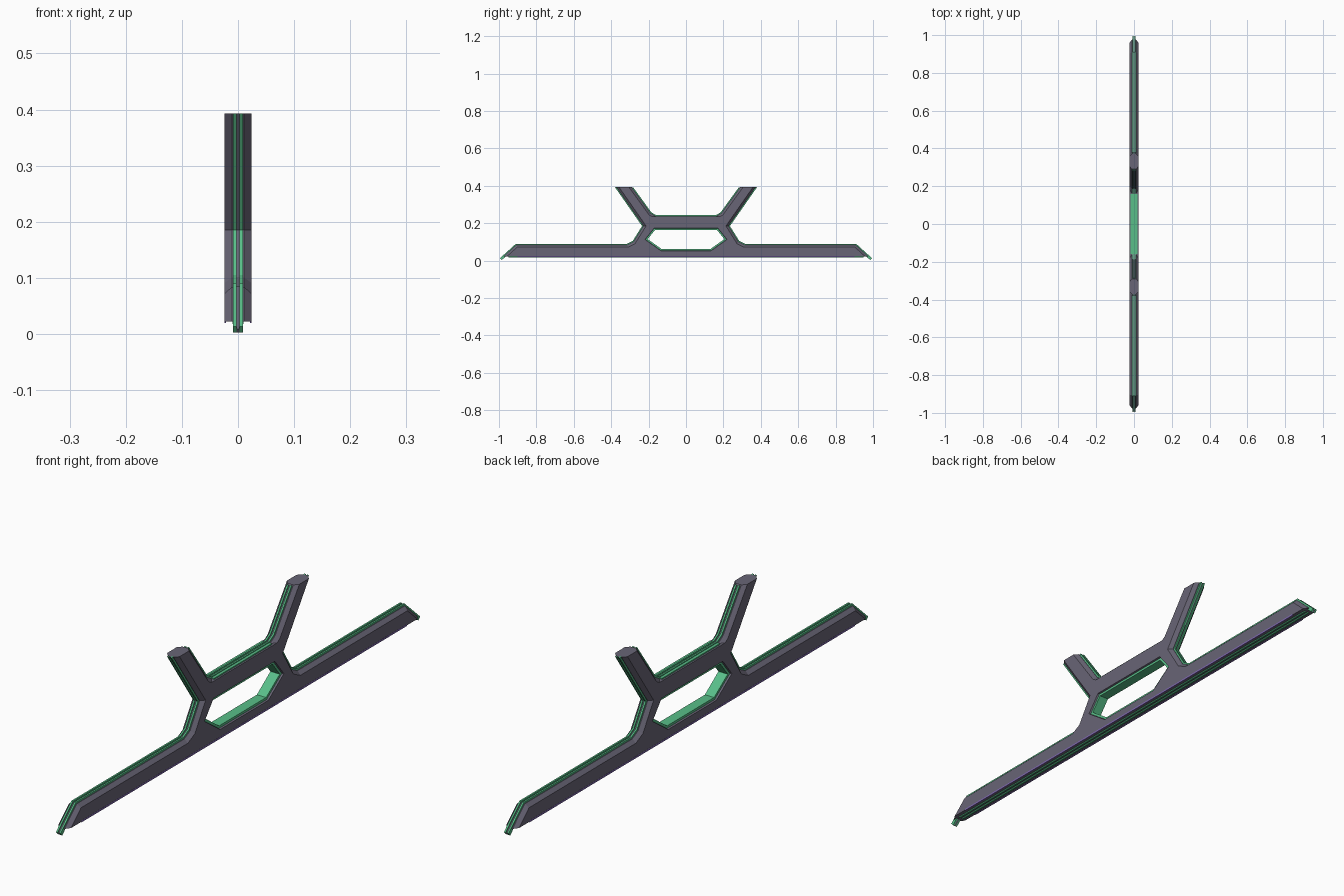
import bpy, bmesh
from mathutils import Vector

if "Cube" in bpy.data.objects:
    bpy.data.objects.remove(bpy.data.objects["Cube"])


def material(name, rgb):
    m = bpy.data.materials.new(name)
    m.diffuse_color = (*rgb, 1)
    m.use_nodes = True
    m.node_tree.nodes["Principled BSDF"].inputs["Base Color"].default_value = m.diffuse_color
    return m


GREY = material("dark_grey", (0.14, 0.13, 0.18))
GREEN = material("green", (0.10, 0.52, 0.25))
PURPLE = material("purple", (0.22, 0.14, 0.45))
TOP = 0.393


def finish(bm, name, mat):
    bmesh.ops.recalc_face_normals(bm, faces=bm.faces)
    me = bpy.data.meshes.new(name)
    bm.to_mesh(me)
    bm.free()
    me.materials.append(mat)
    ob = bpy.data.objects.new(name, me)
    bpy.context.collection.objects.link(ob)
    return ob


def offset(path, dist, closed=True):
    """Move each edge of a (y, z) path to its left by its own distance."""
    n = len(path)
    pts = [Vector(p) for p in path]
    if not isinstance(dist, list):
        dist = [dist] * n
    out = []
    for i in range(n):
        a, b = (i - 1) % n, i
        if not closed:
            a, b = max(i - 1, 0), min(i, n - 2)
        da = (pts[(a + 1) % n] - pts[a]).normalized()
        db = (pts[(b + 1) % n] - pts[b]).normalized()
        na, nb = Vector((-da.y, da.x)), Vector((-db.y, db.x))
        c = da.x * db.y - da.y * db.x
        if abs(c) < 1e-6:
            p = pts[i] + na * dist[a]
        else:
            pa, pb = pts[i] + na * dist[a], pts[i] + nb * dist[b]
            r = pb - pa
            p = pa + da * ((r.x * db.y - r.y * db.x) / c)
        out.append((p.x, min(p.y, TOP)))
    return out


def strip(name, path, d0, d1, x0, x1, mat, closed=False):
    """Rectangular band following a path."""
    bm = bmesh.new()
    a, b = offset(path, d0, closed), offset(path, d1, closed)
    rows = [[bm.verts.new((x, *p)) for x, p in
             ((x0, a[i]), (x1, a[i]), (x1, b[i]), (x0, b[i]))]
            for i in range(len(path))]
    n = len(rows)
    for i in range(n if closed else n - 1):
        r, s = rows[i], rows[(i + 1) % n]
        for k in range(4):
            bm.faces.new((r[k], r[(k + 1) % 4], s[(k + 1) % 4], s[k]))
    if not closed:
        bm.faces.new(rows[0])
        bm.faces.new(rows[-1])
    return finish(bm, name, mat)


def flip(path):
    return [(-y, z) for y, z in reversed(path)]


# Side outline and the opening under the crossbar
half = [(0.985, 0.022), (0.91, 0.09), (0.315, 0.09), (0.285, 0.105),
        (0.235, 0.185), (0.38, TOP), (0.283, TOP), (0.185, 0.258), (0.16, 0.243)]
outline = half + flip(half)
kinds = "tttttfttc" + "ttftttttf"
hole_half = [(0.165, 0.165), (0.205, 0.115), (0.13, 0.062)]
hole = hole_half + flip(hole_half)

# Main body: chamfered slab with one opening
OUTER = {"t": 0.006, "f": 0.0, "c": 0.006}
SIDE = {"t": 0.018, "f": 0.0, "c": 0.008}
bm = bmesh.new()
layers = []
for x, table, h in ((-0.024, SIDE, 0.010), (-0.011, OUTER, 0.006),
                    (0.011, OUTER, 0.006), (0.024, SIDE, 0.010)):
    loops = [offset(outline, [table[k] for k in kinds]), offset(hole, h)]
    layers.append([[bm.verts.new((x, *p)) for p in lp] for lp in loops])
for lo, hi in zip(layers, layers[1:]):
    for a, b in zip(lo, hi):
        n = len(a)
        for i in range(n):
            j = (i + 1) % n
            bm.faces.new((a[i], a[j], b[j], b[i]))
for cap in (layers[0], layers[-1]):
    edges = [bm.edges.get((lp[i], lp[i - 1])) for lp in cap for i in range(len(lp))]
    bmesh.ops.triangle_fill(bm, edges=edges, use_beauty=True, normal=(1, 0, 0))
finish(bm, "body", GREY)

# Twin green rails with a groove strip between, along the outer and arm edges
lower = [(0.995, 0.013)] + half[1:6]
upper = half[6:] + flip(half[6:])
for label, path in (("right_edge", lower), ("left_edge", flip(lower)), ("top_edge", upper)):
    for s, side in ((1, "a"), (-1, "b")):
        strip(f"{label}_rail_{side}", path, 0.0, 0.014, s * 0.003, s * 0.009, GREEN)
    strip(f"{label}_groove", path, 0.005, 0.014, -0.003, 0.003, GREY)

# Wide green plates on the crossbar and around the opening
strip("crossbar_plate", [(0.16, 0.243), (-0.16, 0.243)], 0.003, 0.014, -0.019, 0.019, GREEN)
strip("opening_liner", hole, 0.0, 0.013, -0.018, 0.018, GREEN, closed=True)

# Underside rails and thin purple edge strips
base = [(-0.95, 0.018), (0.95, 0.018)]
for s, side in ((1, "a"), (-1, "b")):
    strip(f"underside_rail_{side}", base, 0.0, 0.008, s * 0.004, s * 0.010, GREEN)
    strip(f"edge_strip_{side}", [(-0.9, 0.020), (0.9, 0.020)], 0.0, 0.006,
          s * 0.021, s * 0.0245, PURPLE)
